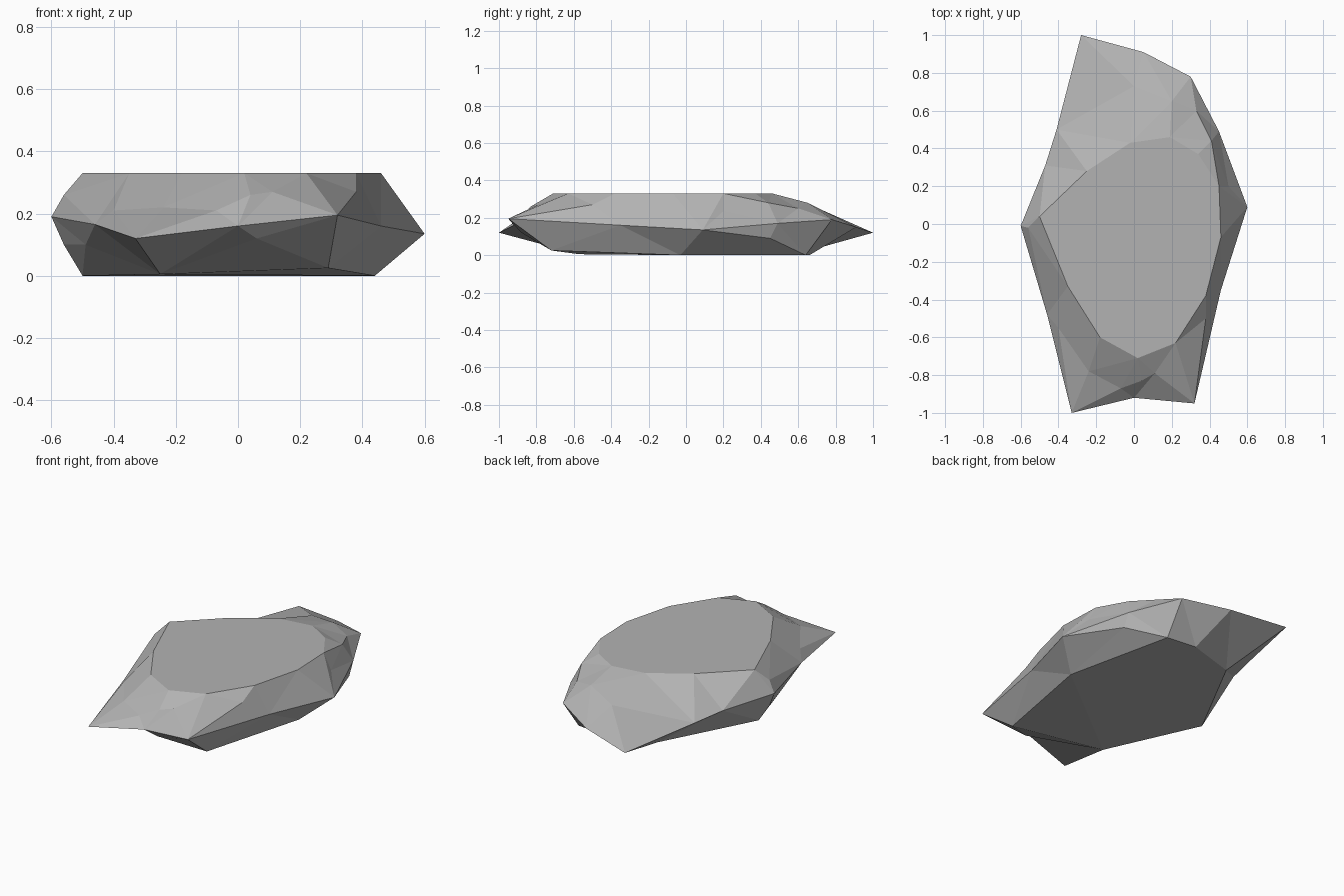
import bpy
import bmesh
from mathutils import Vector
from mathutils.geometry import delaunay_2d_cdt

cube = bpy.data.objects.get("Cube")
if cube:
    bpy.data.objects.remove(cube, do_unlink=True)

# Sharp outer rim, counter-clockwise from the front right corner
RIM = [(.32, -.95, .195), (.46, -.35, .16), (.6, .09, .135), (.45, .49, .17),
       (.3, .78, .19), (.05, .91, .15), (-.28, 1, .12), (-.41, .5, .15),
       (-.47, .31, .17), (-.6, -.01, .19), (-.46, -.48, .165), (-.33, -1, .12),
       (0, -.92, .16)]

# Flat top and the chipped facets sloping down from it
PLATEAU_HEIGHT = .33
PLATEAU = [(.02, -.71), (.22, -.63), (.38, -.38), (.46, -.07), (.45, .2),
           (.34, .37), (.19, .46), (-.02, .43), (-.25, .28), (-.5, .04),
           (-.35, -.33), (-.18, -.6)]
UPPER_CHIPS = [(.04, -.83, .26), (-.07, -.87, .21), (.11, -.79, .27),
               (-.24, -.78, .22), (-.4, -.55, .21), (-.56, -.02, .26),
               (.38, -.5, .27), (.5, .2, .235), (.41, .44, .28),
               (.33, .6, .25), (.2, .65, .28), (0, .73, .24)]

# Flat underside and the facets undercutting the rim
BASE = [(-.25, -.57, .005), (.29, -.72, .025), (.44, -.03, 0),
        (.29, .64, 0), (.1, .66, 0), (-.2, .57, 0), (-.5, 0, 0)]
LOWER_CHIPS = [(.45, .45, .09), (-.56, -.02, .1), (-.49, -.25, .1),
               (.06, -.88, .12)]


def loop_edges(start, count):
    """Index pairs closing a ring of vertices."""
    return [(start + i, start + (i + 1) % count) for i in range(count)]


def add_shell(bm, rim, flat, chips, facing_up):
    """Triangulate one half of the stone between the rim and its flat face."""
    points = [Vector(p) for p in rim + flat + chips]
    plan = [p.to_2d() for p in points]
    outline = list(range(len(rim)))
    result = delaunay_2d_cdt(plan, loop_edges(len(rim), len(flat)),
                             [outline], 1, 0.0001)
    coords, faces, sources = result[0], result[2], result[3]
    verts = []
    for co, source in zip(coords, sources):
        height = points[source[0]].z if source else 0.15
        verts.append(bm.verts.new((co.x, co.y, height)))
    for face in faces:
        order = face if facing_up else reversed(face)
        bm.faces.new([verts[i] for i in order])


# One grey stone colour
stone = bpy.data.materials.new("stone_grey")
stone.use_nodes = True
grey = (.45, .45, .45, 1)
stone.diffuse_color = grey
for node in stone.node_tree.nodes:
    if node.type == "BSDF_PRINCIPLED":
        node.inputs["Base Color"].default_value = grey
        node.inputs["Roughness"].default_value = 0.9

# Join the two halves along the rim and merge coplanar faces
bm = bmesh.new()
plateau = [(x, y, PLATEAU_HEIGHT) for x, y in PLATEAU]
add_shell(bm, RIM, plateau, UPPER_CHIPS, True)
add_shell(bm, RIM, BASE, LOWER_CHIPS, False)
bmesh.ops.remove_doubles(bm, verts=bm.verts[:], dist=0.0005)
bmesh.ops.dissolve_limit(bm, angle_limit=0.01, verts=bm.verts[:], edges=bm.edges[:])
bmesh.ops.recalc_face_normals(bm, faces=bm.faces[:])

mesh = bpy.data.meshes.new("flat_rock")
bm.to_mesh(mesh)
bm.free()
mesh.materials.append(stone)
rock = bpy.data.objects.new("flat_rock", mesh)
bpy.context.collection.objects.link(rock)
